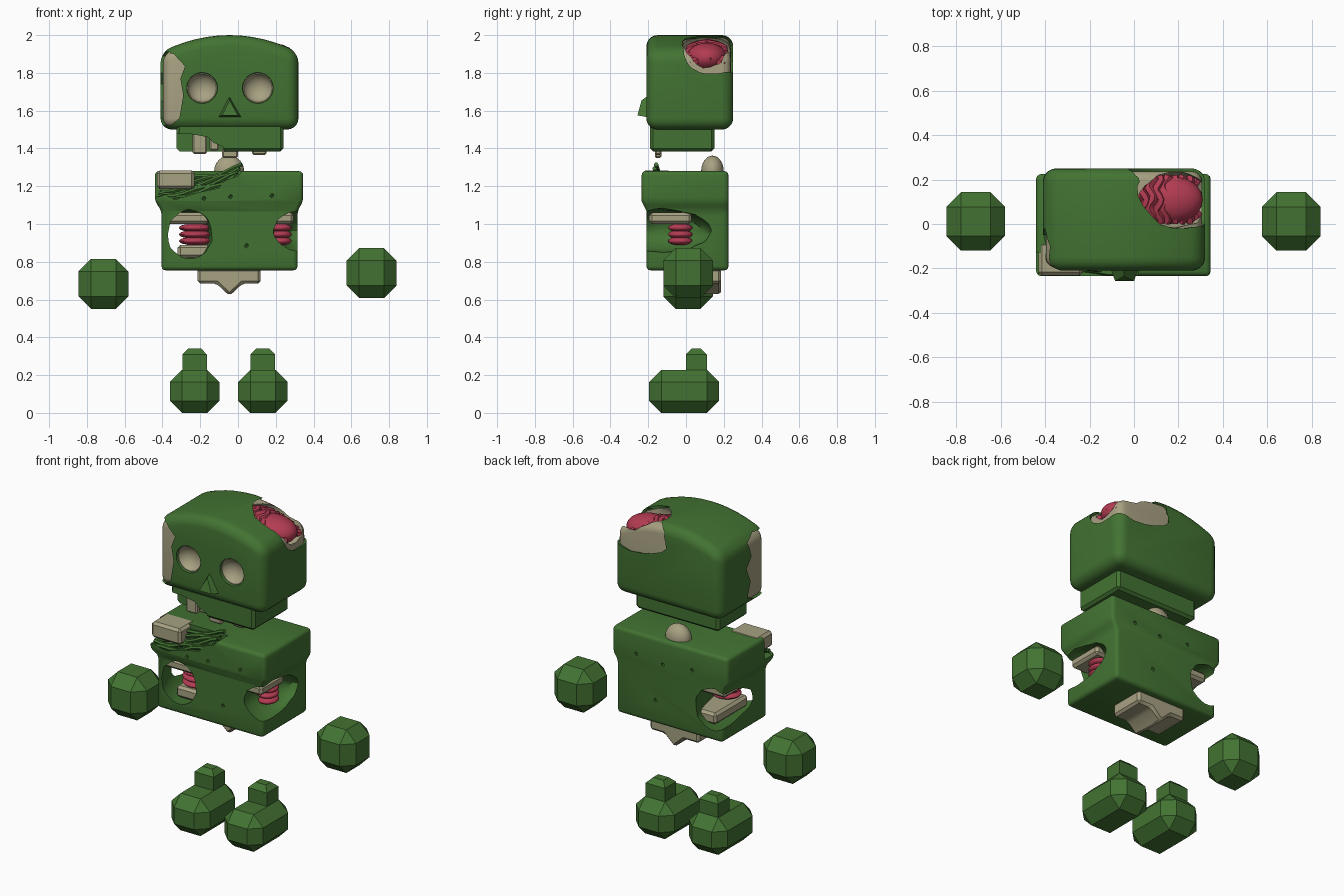
import bpy, bmesh, math, random
from mathutils import Matrix, Vector

rng = random.Random(4)
scene = bpy.context.scene
if "Cube" in bpy.data.objects:
    bpy.data.objects.remove(bpy.data.objects["Cube"])


def material(name, rgb):
    m = bpy.data.materials.new(name)
    m.use_nodes = True
    m.diffuse_color = (*rgb, 1)
    m.node_tree.nodes["Principled BSDF"].inputs["Base Color"].default_value = (*rgb, 1)
    return m


GREEN = material("zombie green", (0.055, 0.17, 0.032))
BONE = material("bone", (0.39, 0.36, 0.225))
FLESH = material("raw flesh", (0.45, 0.045, 0.085))
smooth = []


def finish(name, bm, mat, rounded=True):
    bmesh.ops.recalc_face_normals(bm, faces=bm.faces)
    mesh = bpy.data.meshes.new(name)
    bm.to_mesh(mesh)
    bm.free()
    mesh.materials.append(mat)
    ob = bpy.data.objects.new(name, mesh)
    scene.collection.objects.link(ob)
    if rounded:
        smooth.append(ob)
    return ob


def bake(ob):
    """Apply every modifier."""
    bpy.context.view_layer.update()
    mat = ob.data.materials[0]
    mesh = bpy.data.meshes.new_from_object(ob.evaluated_get(bpy.context.evaluated_depsgraph_get()))
    ob.modifiers.clear()
    ob.data = mesh
    mesh.materials.clear()
    mesh.materials.append(mat)
    for p in mesh.polygons:
        p.material_index = 0
    return ob


def bevel(ob, width, segments=1):
    mod = ob.modifiers.new("bevel", "BEVEL")
    mod.width, mod.segments = width, segments
    mod.limit_method, mod.angle_limit = "ANGLE", math.radians(30)
    return bake(ob)


def cut(ob, cutters):
    for c in cutters:
        mod = ob.modifiers.new("cut", "BOOLEAN")
        mod.operation, mod.solver, mod.object = "DIFFERENCE", "EXACT", c
        bake(ob)
        smooth.remove(c)
        bpy.data.objects.remove(c)


def loft(name, rings, mat, rounded=True):
    """Stack of rectangles (x0, x1, y0, y1, z)."""
    bm = bmesh.new()
    loops = [[bm.verts.new(p) for p in ((a, c, z), (b, c, z), (b, d, z), (a, d, z))]
             for a, b, c, d, z in rings]
    for lo, hi in zip(loops, loops[1:]):
        for i in range(4):
            bm.faces.new((lo[i], lo[i - 3], hi[i - 3], hi[i]))
    bm.faces.new(loops[0])
    bm.faces.new(loops[-1])
    return finish(name, bm, mat, rounded)


def box(name, x, y, z, mat, width=0.0, segments=1, rounded=True):
    ob = loft(name, [(*x, *y, h) for h in z], mat, rounded)
    return bevel(ob, width, segments) if width else ob


def prism(name, pts, axis, span, mat=GREEN):
    """Outline in (x, z) pushed along y, or in (y, z) pushed along x."""
    bm = bmesh.new()
    ends = [[bm.verts.new((u, s, v) if axis == "y" else (s, u, v)) for u, v in pts] for s in span]
    for i in range(len(pts)):
        bm.faces.new((ends[0][i - 1], ends[0][i], ends[1][i], ends[1][i - 1]))
    for e in ends:
        bm.faces.new(e)
    return finish(name, bm, mat)


def blob(name, centre, radii, mat=GREEN, jitter=0.0, turn=0.0, detail=3):
    bm = bmesh.new()
    bmesh.ops.create_icosphere(bm, subdivisions=detail, radius=1)
    for v in bm.verts:
        v.co *= 1 + rng.uniform(-jitter, jitter)
    bm.transform(Matrix.Translation(centre) @ Matrix.Rotation(turn, 4, "Z") @ Matrix.Diagonal((*radii, 1)))
    return finish(name, bm, mat)


def tube(name, pts, radius, mat):
    cu = bpy.data.curves.new(name, "CURVE")
    cu.dimensions, cu.bevel_depth, cu.bevel_resolution, cu.use_fill_caps = "3D", radius, 1, True
    sp = cu.splines.new("POLY")
    sp.points.add(len(pts) - 1)
    for p, co in zip(sp.points, pts):
        p.co = (*co, 1)
    src = bpy.data.objects.new(name, cu)
    scene.collection.objects.link(src)
    bpy.context.view_layer.update()
    bm = bmesh.new()
    bm.from_mesh(bpy.data.meshes.new_from_object(src.evaluated_get(bpy.context.evaluated_depsgraph_get())))
    bpy.data.objects.remove(src)
    return finish(name, bm, mat)


# Head: skin shell over a slightly smaller skull
MID = -0.045


def head_shape(name, inset, mat):
    half = 0.365 - inset
    arch = [(MID + half * u / 6, 2 - inset - 0.09 * (u / 6) ** 2) for u in range(6, -7, -1)]
    pts = [(MID - half, 1.5 + inset), (MID + half, 1.5 + inset)] + arch
    return bevel(prism(name, pts, "y", (-0.21 + inset, 0.25 - inset), mat), 0.06 - inset, 5)


EYES = [(-0.19, -0.22, 1.72), (0.105, -0.22, 1.72)]
head = head_shape("head_skin", 0, GREEN)
cheek_front = [(-0.5, 1.9), (-0.39, 1.91), (-0.34, 1.9), (-0.28, 1.835), (-0.305, 1.77),
               (-0.29, 1.68), (-0.31, 1.56), (-0.36, 1.52), (-0.5, 1.54)]
cheek_side = [(-0.3, 1.9), (-0.1, 1.92), (-0.02, 1.89), (-0.05, 1.8), (0.0, 1.74),
              (-0.04, 1.65), (-0.01, 1.56), (-0.1, 1.52), (-0.3, 1.54)]
cut(head, [head_shape("cavity", 0.017, GREEN),
           prism("cheek_tear_front", cheek_front, "y", (-0.3, -0.15)),
           prism("cheek_tear_side", cheek_side, "x", (-0.5, -0.36)),
           blob("scalp_tear", (0.17, 0.15, 1.9), (0.26, 0.19, 0.13), jitter=0.06)]
    + [blob("socket", e, (0.083, 0.083, 0.083)) for e in EYES])
skull = head_shape("skull", 0.013, BONE)
cut(skull, [blob("brain_hole", (0.18, 0.11, 1.92), (0.19, 0.125, 0.13), jitter=0.05)]
    + [blob("socket", e, (0.08, 0.07, 0.08)) for e in EYES])

# Brain with wavy folds running front to back
blob("brain_core", (0.16, 0.11, 1.88), (0.15, 0.11, 0.08), FLESH)
for i in range(9):
    t = i / 8
    rows = [j / 12 for j in range(13)]
    tube("brain_fold", [(0.01 + 0.265 * t + 0.012 * math.sin(14 * s + i % 2),
                         0.01 + 0.2 * s,
                         1.958 - 0.085 * t * t - 0.03 * (2 * s - 1) ** 2) for s in rows],
         0.022, FLESH)

# Nose: wedge that sticks out further at the base
bm = bmesh.new()
back = [bm.verts.new((x, -0.2, z)) for x, z in ((-0.105, 1.565), (0.02, 1.565), (MID, 1.68))]
tip = [bm.verts.new(p) for p in ((-0.085, -0.257, 1.575), (0.0, -0.257, 1.575), (MID, -0.235, 1.655))]
for i in range(3):
    bm.faces.new((back[i - 1], back[i], tip[i], tip[i - 1]))
bm.faces.new(tip)
bm.faces.new(back)
finish("nose", bm, GREEN, False)

# Jaw with a torn front corner and teeth
jaw = box("jaw", (-0.325, 0.24), (-0.19, 0.15), (1.385, 1.53), GREEN, 0.015)
cut(jaw, [prism("jaw_tear", [(-0.4, 1.48), (-0.24, 1.475), (-0.16, 1.46), (-0.13, 1.43),
                             (-0.08, 1.41), (-0.07, 1.37), (-0.4, 1.37)], "y", (-0.3, -0.12))])
for x0, x1, z0, z1 in ((-0.24, -0.165, 1.37, 1.5), (-0.15, -0.1, 1.39, 1.48),
                       (-0.085, 0.0, 1.35, 1.4), (0.075, 0.15, 1.365, 1.4)):
    box("tooth", (x0, x1), (-0.165, -0.13), (z0, z1), BONE, 0.008)

# Neck stump
blob("neck_bone", (-0.047, 0.14, 1.28), (0.08, 0.06, 0.082), BONE)

# Torso with wounds and small pits
torso = bevel(loft("torso", [(-0.405, 0.315, -0.21, 0.225, 0.755), (-0.405, 0.315, -0.21, 0.225, 1.07),
                             (-0.44, 0.345, -0.235, 0.225, 1.12), (-0.44, 0.345, -0.235, 0.225, 1.28)],
                   GREEN), 0.022, 3)
chest_tear = [(-0.5, 1.13), (-0.4, 1.15), (-0.33, 1.13), (-0.2, 1.17), (-0.1, 1.19),
              (-0.07, 1.23), (0.0, 1.255), (0.04, 1.3), (-0.5, 1.3)]
pits = [(-0.18, -0.235, 1.135), (-0.04, -0.235, 1.145), (0.18, -0.235, 1.15), (0.045, -0.21, 0.885),
        (-0.2, 0.225, 1.15), (0.0, 0.225, 1.13), (0.18, 0.225, 1.15), (0.05, 0.225, 0.9)]
cut(torso, [prism("chest_tear", chest_tear, "y", (-0.3, -0.13)),
            blob("side_tunnel", (-0.295, 0, 0.945), (0.125, 0.6, 0.14), jitter=0.03, turn=0.2),
            blob("flank_bite", (0.33, -0.12, 0.965), (0.15, 0.25, 0.115), jitter=0.05)]
    + [blob("pit", p, (0.012, 0.012, 0.012), detail=1) for p in pits])

# Torn strands across the chest
for i in range(6):
    lift = 0.021 * i
    depth = -0.215 + 0.013 * i
    tube("torn_strand", [(-0.43 + 0.4 * s + 0.01 * i, depth - 0.008 * math.sin(9 * s + i),
                          1.135 + lift * (1 - 0.3 * s) + 0.1 * s * s + 0.008 * math.sin(11 * s + 2 * i))
                         for s in [j / 10 for j in range(11)]], 0.012, GREEN)

# Bones and flesh inside the torso
box("shoulder_bone", (-0.43, -0.23), (-0.232, -0.08), (1.185, 1.283), BONE, 0.015)
box("right_upper_rib", (-0.385, -0.15), (-0.18, 0.17), (1.0, 1.06), BONE, 0.015)
box("right_lower_rib", (-0.32, -0.14), (-0.15, 0.17), (0.82, 0.89), BONE, 0.015)
box("left_upper_rib", (0.17, 0.295), (-0.195, 0.03), (1.0, 1.06), BONE, 0.015)
for z in (0.91, 0.945, 0.98):
    blob("right_gut", (-0.225, -0.07, z), (0.088, 0.08, 0.023), FLESH)
    blob("left_gut", (0.225, -0.03, z), (0.06, 0.065, 0.023), FLESH)

# Pelvis hanging below the torso
pelvis = [(-0.215, 0.765), (0.12, 0.765), (0.12, 0.685), (0.025, 0.685),
          (MID, 0.62), (-0.115, 0.685), (-0.215, 0.685)]
bevel(prism("pelvis", pelvis, "y", (-0.04, 0.185), BONE), 0.014)

# Floating hands and feet with chamfered edges
for side, x, z in (("right", -0.7125, 0.683), ("left", 0.7075, 0.74)):
    box(side + "_hand", (x - 0.132, x + 0.132), (-0.12, 0.143), (z - 0.132, z + 0.132),
        GREEN, 0.066, rounded=False)
for side, x in (("right", -0.23), ("left", 0.132)):
    box(side + "_foot", (x - 0.131, x + 0.131), (-0.195, 0.175), (0, 0.228), GREEN, 0.064, rounded=False)
    loft(side + "_ankle", [(x - 0.065, x + 0.065, 0, 0.11, 0.15), (x - 0.065, x + 0.065, 0, 0.11, 0.31),
                           (x - 0.035, x + 0.035, 0.03, 0.08, 0.34)], GREEN, False)

# Smooth shading that keeps edges sharp
bpy.ops.object.select_all(action="DESELECT")
for ob in smooth:
    ob.select_set(True)
bpy.context.view_layer.objects.active = smooth[0]
bpy.ops.object.shade_smooth_by_angle(angle=math.radians(35))
